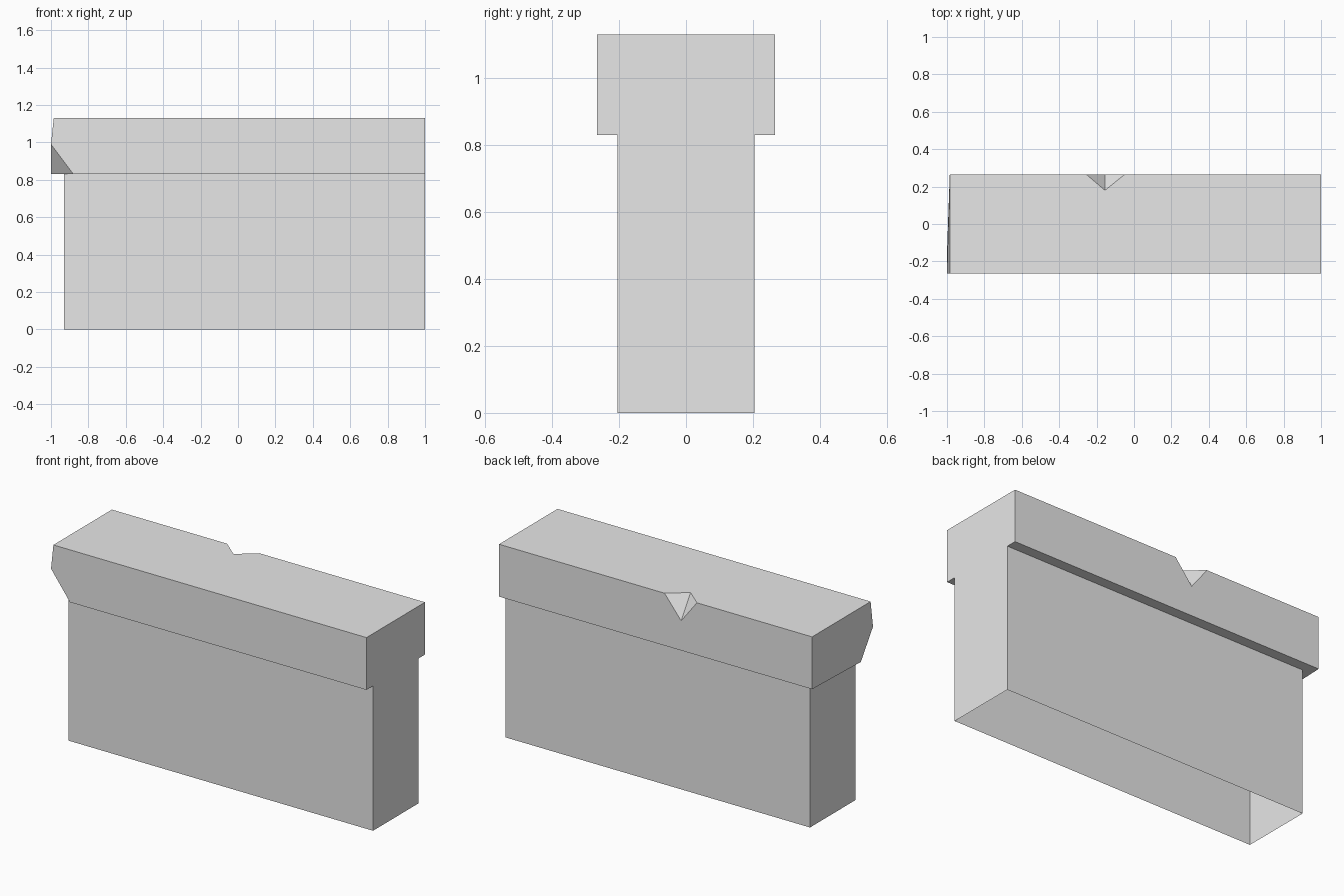
import bpy
import bmesh

cube = bpy.data.objects.get("Cube")
if cube:
    bpy.data.objects.remove(cube)

# Main sizes: half depths, end positions and heights
CAP, STEM = 0.265, 0.205
LEFT, CAP_END, STEM_END = 1.0, -0.985, -0.93
LEDGE, TOP = 0.83, 1.13

grey = bpy.data.materials.new("plain_grey")
grey.use_nodes = True
grey.diffuse_color = (0.8, 0.8, 0.8, 1)
grey.node_tree.nodes["Principled BSDF"].inputs["Base Color"].default_value = (0.8, 0.8, 0.8, 1)

bm = bmesh.new()


def face(*points):
    return bm.faces.new([bm.verts.new(p) for p in points])


def side(x, y, z):
    """A point and its mirror across the middle plane."""
    return (x, -y, z), (x, y, z)


# Corners, front then back
top_l, top_l_b = side(LEFT, CAP, TOP)
top_r, top_r_b = side(CAP_END, CAP, TOP)
cap_l, cap_l_b = side(LEFT, CAP, LEDGE)
stem_l, stem_l_b = side(LEFT, STEM, LEDGE)
stem_r, stem_r_b = side(STEM_END, STEM, LEDGE)
foot_l, foot_l_b = side(LEFT, STEM, 0)
foot_r, foot_r_b = side(STEM_END, STEM, 0)
cap_r_b = (CAP_END, CAP, LEDGE)

# Chipped lower front corner
chip_high = (-1, -CAP, 0.99)
chip_front = (-0.88, -CAP, LEDGE)
chip_end = (-1, -0.155, LEDGE)

# Chipped notch in the back top edge
notch_l = (-0.05, CAP, TOP)
notch_r = (-0.255, CAP, TOP)
notch_in = (-0.155, 0.18, TOP)
notch_low = (-0.155, CAP, 1.0)

# Cap
top = face(top_l, top_l_b, notch_l, notch_in, notch_r, top_r_b, top_r)
face(top_l, top_r, chip_high, chip_front, cap_l)
face(top_l_b, cap_l_b, cap_r_b, top_r_b, notch_r, notch_low, notch_l)
face(notch_l, notch_low, notch_in)
face(notch_r, notch_in, notch_low)
face(top_r, top_r_b, chip_high)
face(top_r_b, cap_r_b, chip_end, chip_high)
face(chip_high, chip_end, chip_front)

# Underside of the cap around the stem
face(cap_l, chip_front, chip_end, cap_r_b, cap_l_b,
     stem_l_b, stem_r_b, stem_r, stem_l)

# Flush T-shaped end shared by cap and stem
face(top_l, cap_l, stem_l, foot_l, foot_l_b, stem_l_b, cap_l_b, top_l_b)

# Stem walls, open at the foot
face(stem_l, stem_r, foot_r, foot_l)
face(stem_l_b, foot_l_b, foot_r_b, stem_r_b)
face(stem_r, stem_r_b, foot_r_b, foot_r)

# Join the faces into one shell that faces outward
bmesh.ops.remove_doubles(bm, verts=bm.verts[:], dist=0.0005)
bmesh.ops.recalc_face_normals(bm, faces=bm.faces[:])
bm.normal_update()
if max(bm.faces, key=lambda f: f.calc_center_median().z).normal.z < 0:
    bmesh.ops.reverse_faces(bm, faces=bm.faces[:])

mesh = bpy.data.meshes.new("capped_wall")
bm.to_mesh(mesh)
bm.free()
mesh.materials.append(grey)
wall = bpy.data.objects.new("capped_wall", mesh)
bpy.context.collection.objects.link(wall)
